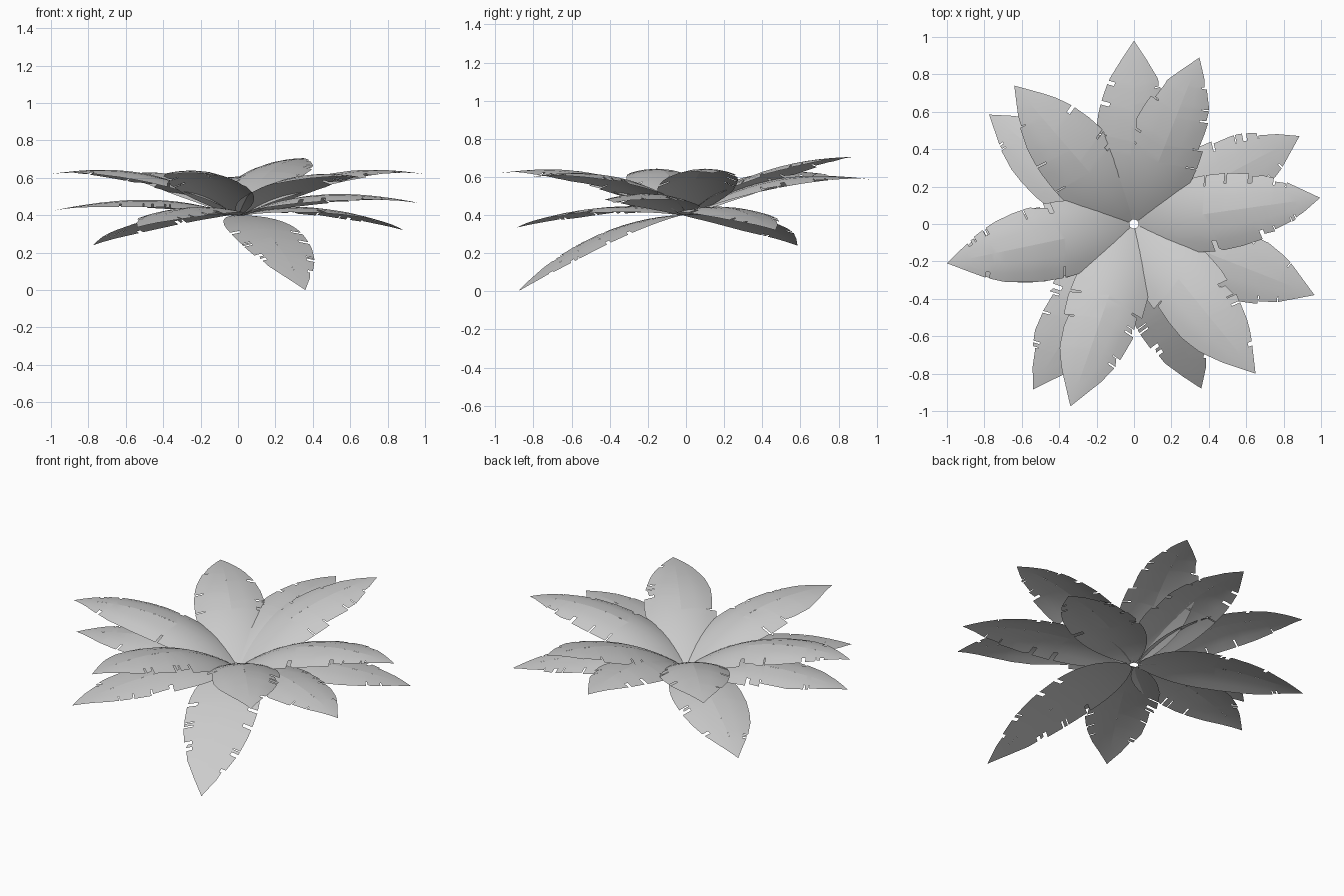
import bpy, bmesh, math, random
from mathutils import Vector

if "Cube" in bpy.data.objects:
    bpy.data.objects.remove(bpy.data.objects["Cube"])

random.seed(7)

# tip position, arch height above the chord, sag of the leaf margins
LEAVES = [
    ((0.00, 0.98, 0.585), 0.10, 0.045),
    ((0.35, 0.89, 0.705), 0.09, 0.045),
    ((0.885, 0.47, 0.32), 0.075, 0.03),
    ((0.995, 0.14, 0.62), 0.115, 0.05),
    ((0.965, -0.38, 0.465), 0.08, 0.04),
    ((0.65, -0.80, 0.60), 0.105, 0.045),
    ((0.36, -0.88, 0.00), 0.075, 0.01),
    ((-0.34, -0.975, 0.62), 0.11, 0.05),
    ((-0.54, -0.885, 0.335), 0.07, 0.03),
    ((-1.00, -0.21, 0.62), 0.115, 0.05),
    ((-0.985, -0.21, 0.425), 0.07, 0.04),
    ((-0.775, 0.585, 0.24), 0.07, 0.03),
    ((-0.64, 0.74, 0.61), 0.105, 0.045),
]
# half width along the blade
PROFILE = [(0, 0.025), (0.05, 0.08), (0.1, 0.12), (0.18, 0.165), (0.3, 0.2),
           (0.45, 0.208), (0.6, 0.19), (0.72, 0.16), (0.82, 0.115), (1, 0.0)]
COLS = [0, 0.4, 0.72, 1.0]


def half_width(t):
    for (t0, w0), (t1, w1) in zip(PROFILE, PROFILE[1:]):
        if t <= t1:
            return w0 + (w1 - w0) * (t - t0) / (t1 - t0)
    return 0


def stations():
    """Rows along one side: (t, edge scale, whether a tear follows)."""
    rows = [(t, 1.0, False) for t in (0, 0.04, 0.08, 0.13, 0.18, 0.24, 0.3)]
    t = 0.35
    scale = 1.0
    while t < 0.84:
        tear = random.random() < 0.5
        rows.append((t, scale, tear))
        if tear:
            gap = random.choice((0.006, 0.01, 0.022))
            scale = random.choice((1.0, 1.0, 0.93, 0.87))
            t += gap
            rows.append((t, scale, False))
        t += random.choice((0.02, 0.06, 0.1))
        scale = min(1.0, scale + 0.06)
    return rows + [(0.88, 1, False), (0.94, 1, False), (1, 1, False)]


def make_leaf(index, tip, arch, sag):
    tip = Vector(tip)
    out = Vector((tip.x, tip.y, 0)).normalized()
    base = out * 0.024 + Vector((0, 0, 0.40))
    across = Vector((-out.y, out.x, 0))

    def point(t, u, side, scale):
        # veins sweep towards the tip away from the midrib
        s = t + 0.05 * u * scale * math.sin(math.pi * t)
        w = half_width(s) * u * scale
        p = base.lerp(tip, s) + across * (side * w)
        # arch peaks nearer the crown, then flattens out
        p.z += 4 * arch * s * (1 - s) * (1.2 - 0.4 * s) - sag * (w / 0.2) ** 2
        return p

    bm = bmesh.new()
    for side in (-1, 1):
        rows = stations()
        grid = [[bm.verts.new(point(t, u, side, sc if u == 1 else 1)) for u in COLS]
                for t, sc, _ in rows]
        for i, (a, b) in enumerate(zip(grid, grid[1:])):
            for j in range(3):
                if rows[i][2] and j == 2:
                    continue  # open tear at the margin
                quad = (a[j], a[j + 1], b[j + 1], b[j])
                bm.faces.new(quad if side < 0 else quad[::-1])
    bmesh.ops.remove_doubles(bm, verts=bm.verts, dist=0.0005)
    for f in bm.faces:
        f.smooth = True
        f.normal_update()
        if f.normal.z < 0:
            f.normal_flip()
    mesh = bpy.data.meshes.new(f"leaf_{index:02d}")
    bm.to_mesh(mesh)
    bm.free()
    obj = bpy.data.objects.new(mesh.name, mesh)
    bpy.context.collection.objects.link(obj)


# crown of torn, arching leaves
for i, (tip, arch, sag) in enumerate(LEAVES, 1):
    make_leaf(i, tip, arch, sag)
